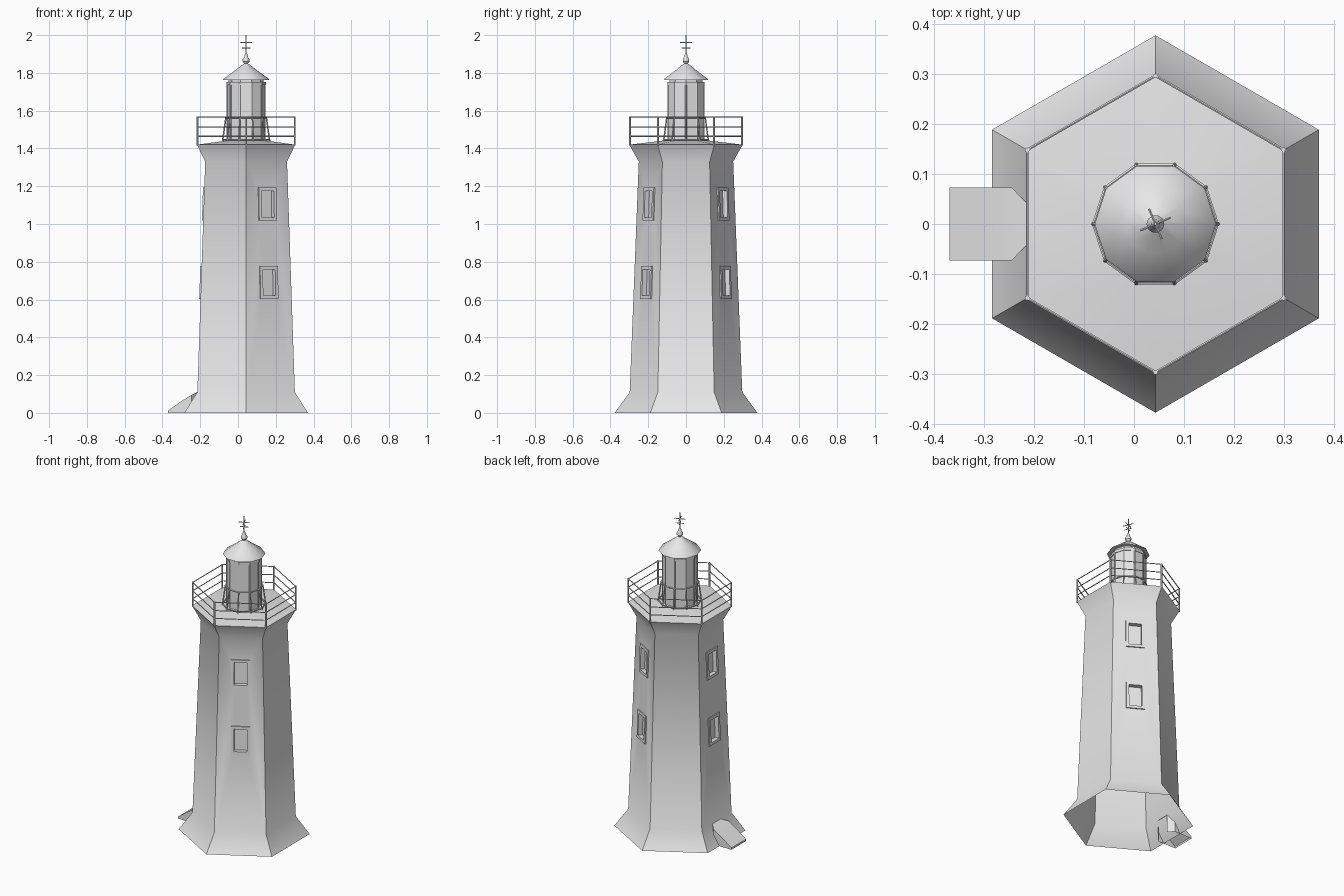
import bpy, bmesh, math
from mathutils import Matrix, Vector

cube = bpy.data.objects.get("Cube")
if cube:
    bpy.data.objects.remove(cube)

CX = 0.043          # tower axis
HEX = math.pi / 2   # a hexagon corner points along y
parts = []

stone = bpy.data.materials.new("light_grey")
stone.use_nodes = True
stone.diffuse_color = (0.8, 0.8, 0.8, 1)
stone.node_tree.nodes["Principled BSDF"].inputs["Base Color"].default_value = (0.8, 0.8, 0.8, 1)


def finish(name, bm):
    bmesh.ops.recalc_face_normals(bm, faces=bm.faces)
    mesh = bpy.data.meshes.new(name)
    bm.to_mesh(mesh)
    bm.free()
    mesh.materials.append(stone)
    obj = bpy.data.objects.new(name, mesh)
    bpy.context.collection.objects.link(obj)
    parts.append(obj)
    return obj


def polar(r, angle, z):
    return Vector((CX + r * math.cos(angle), r * math.sin(angle), z))


def lathe(name, profile, sides, phase=0.0):
    """Closed solid with polygon rings given as (radius, z)."""
    bm = bmesh.new()
    rings = [[bm.verts.new(polar(r, phase + math.tau * i / sides, z)) for i in range(sides)]
             for r, z in profile]
    for low, high in zip(rings, rings[1:]):
        for i in range(sides):
            j = (i + 1) % sides
            bm.faces.new((low[i], low[j], high[j], high[i]))
    bm.faces.new(rings[0][::-1])
    bm.faces.new(rings[-1])
    return finish(name, bm)


def rod(bm, a, b, r, sides=6):
    d = b - a
    m = Matrix.Translation((a + b) / 2) @ d.to_track_quat('Z', 'Y').to_matrix().to_4x4()
    bmesh.ops.create_cone(bm, cap_ends=True, segments=sides, radius1=r, radius2=r,
                          depth=d.length, matrix=m)


def box(bm, frame, centre, size):
    m = frame @ Matrix.Translation(centre) @ Matrix.Diagonal((*size, 1))
    bmesh.ops.create_cube(bm, size=1, matrix=m)


def railing(name, sides, phase, foot, top, heights, post_r, rail_r):
    """Posts from foot to top (radius, z) with rails at fractions of the height."""
    bm = bmesh.new()
    angles = [phase + math.tau * i / sides for i in range(sides)]
    for i, a in enumerate(angles):
        b = angles[(i + 1) % sides]
        rod(bm, polar(foot[0], a, foot[1]), polar(top[0], a, top[1]), post_r)
        for t in heights:
            r = foot[0] + (top[0] - foot[0]) * t
            z = foot[1] + (top[1] - foot[1]) * t
            rod(bm, polar(r, a, z), polar(r, b, z), rail_r)
    return finish(name, bm)


# Six sided tower with skirt, flared head and sloping deck
tower = lathe("tower", [(0.378, 0), (0.298, 0.11), (0.25, 1.33), (0.3, 1.42), (0.09, 1.445)], 6, HEX)

# Windows on every other wall: recess cutters and raised frames
cuts, frames = bmesh.new(), bmesh.new()
W, H, BAR = 0.075, 0.14, 0.017
for azimuth in (60, 180, 300):
    for z in (0.69, 1.105):
        wall = (0.298 - (z - 0.11) * 0.0393) * math.cos(math.pi / 6)
        place = (Matrix.Translation((CX, 0, 0)) @ Matrix.Rotation(math.radians(azimuth), 4, 'Z')
                 @ Matrix.Translation((wall, 0, z)) @ Matrix.Rotation(-0.034, 4, 'Y'))
        box(cuts, place, (0, 0, 0), (0.04, W, H))
        for s in (-1, 1):
            box(frames, place, (0.001, s * (W + BAR) / 2, 0), (0.012, BAR, H + 2 * BAR))
            box(frames, place, (0.001, 0, s * (H + BAR) / 2), (0.012, W, BAR))
finish("window_frames", frames)
cutter = finish("window_cutter", cuts)
cutter.hide_render = True
parts.remove(cutter)
mod = tower.modifiers.new("window_recesses", 'BOOLEAN')
mod.operation, mod.solver, mod.object = 'DIFFERENCE', 'EXACT', cutter
bpy.context.view_layer.update()
tower.data = bpy.data.meshes.new_from_object(tower.evaluated_get(bpy.context.evaluated_depsgraph_get()))
tower.modifiers.clear()
bpy.data.objects.remove(cutter)

# The foot of the tower is open
bm = bmesh.new()
bm.from_mesh(tower.data)
base = [f for f in bm.faces if f.calc_center_median().z < 0.001]
bmesh.ops.delete(bm, geom=base, context='FACES')
bm.to_mesh(tower.data)
bm.free()

# Sloped entrance hood against the right wall
bm = bmesh.new()
sections = [(-0.37, 0.073, 0.012), (-0.3, 0.073, 0.062), (-0.245, 0.073, 0.095), (-0.213, 0.04, 0.112)]
rows = [[bm.verts.new(p) for p in ((x, -w, 0), (x, -w, z), (x, w, z), (x, w, 0))]
        for x, w, z in sections]
for a, b in zip(rows, rows[1:]):
    for i in range(3):
        bm.faces.new((a[i], a[i + 1], b[i + 1], b[i]))
bm.faces.new(rows[0])
finish("entrance_hood", bm)

# Railings around the deck and around the lantern foot
railing("deck_railing", 6, HEX, (0.297, 1.415), (0.297, 1.57), (0.32, 0.64, 0.98), 0.005, 0.003)
railing("lantern_railing", 10, 0, (0.125, 1.437), (0.107, 1.565), (0.08, 0.98), 0.004, 0.004)

# Lantern room with glazing bars and top band
lathe("lantern_room", [(0.1, 1.43), (0.1, 1.735), (0.104, 1.735), (0.104, 1.752),
                       (0.093, 1.752), (0.093, 1.775)], 10)
bm = bmesh.new()
for i in range(10):
    a = math.tau * i / 10
    rod(bm, polar(0.1, a, 1.44), polar(0.1, a, 1.74), 0.004)
finish("glazing_bars", bm)

# Ten sided roof and finial
lathe("roof", [(0.09, 1.768), (0.122, 1.762), (0.118, 1.77), (0.06, 1.812), (0.02, 1.843), (0.008, 1.85)], 10)
lathe("finial", [(0.009, 1.84), (0.01, 1.85), (0.018, 1.86), (0.018, 1.872),
                 (0.01, 1.884), (0.009, 1.892), (0.004, 1.905)], 10)

# Wind vane
bm = bmesh.new()
rod(bm, polar(0, 0, 1.89), polar(0, 0, 2.0), 0.003)
for z, reach, turn in ((1.932, 0.024, 0.4), (1.96, 0.033, 0.4)):
    for k in (0, 1):
        a = turn + k * math.pi / 2
        rod(bm, polar(-reach, a, z), polar(reach, a, z), 0.0025)
finish("wind_vane", bm)

bpy.ops.object.select_all(action='DESELECT')
for obj in parts:
    obj.select_set(True)
bpy.context.view_layer.objects.active = tower
bpy.ops.object.shade_smooth_by_angle(angle=math.radians(35))
